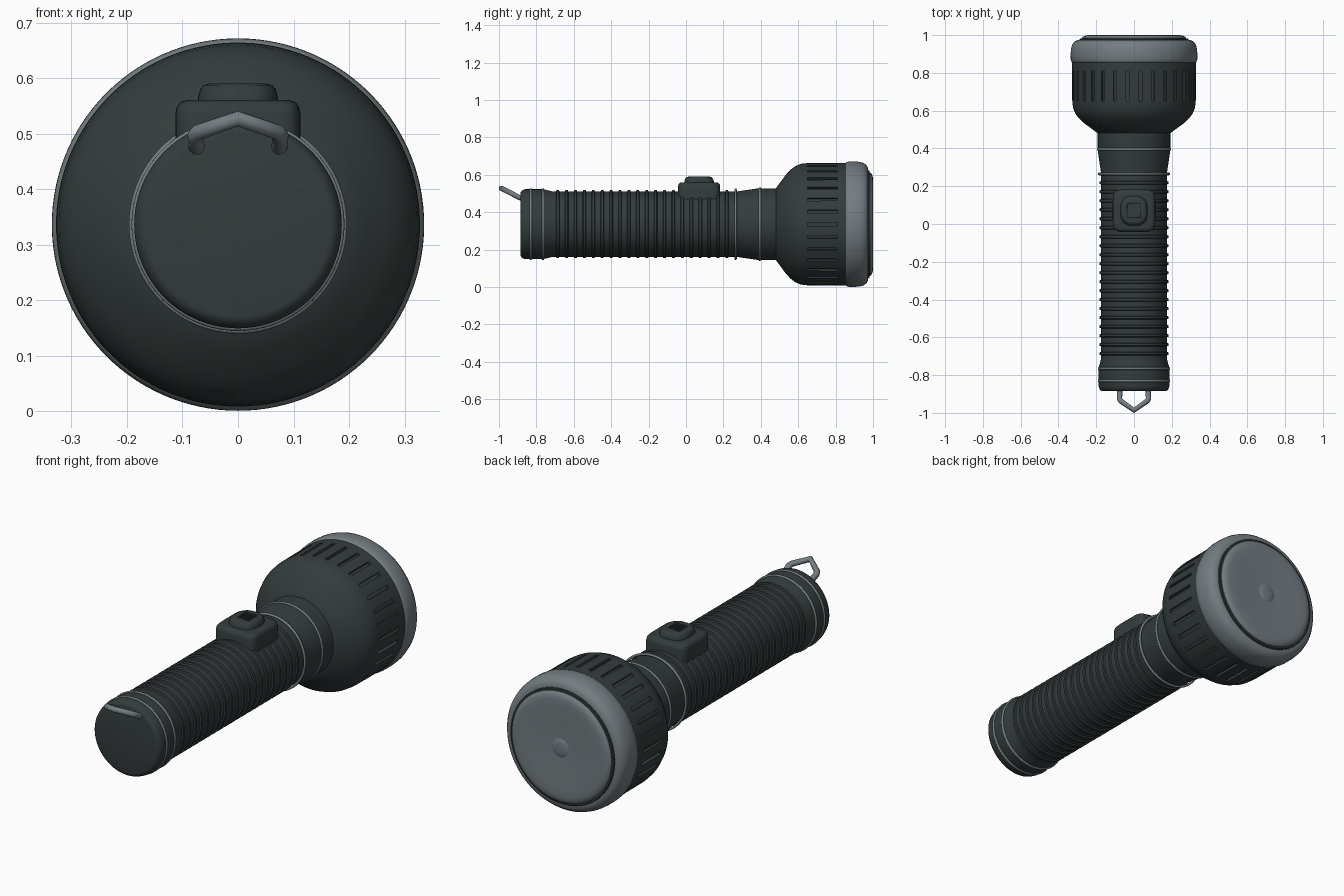
import bpy, bmesh, math
from mathutils import Vector

if "Cube" in bpy.data.objects:
    bpy.data.objects.remove(bpy.data.objects["Cube"])

CZ = 0.336  # height of the torch axis


def material(name, rgb):
    m = bpy.data.materials.new(name)
    m.diffuse_color = (*rgb, 1)
    m.use_nodes = True
    m.node_tree.nodes["Principled BSDF"].inputs["Base Color"].default_value = m.diffuse_color
    return m


DARK = material("dark rubber", (0.034, 0.046, 0.044))
GREY = material("grey metal", (0.175, 0.205, 0.22))


def finish(bm, name, mat, angle=35):
    bmesh.ops.recalc_face_normals(bm, faces=bm.faces)
    me = bpy.data.meshes.new(name)
    bm.to_mesh(me)
    bm.free()
    ob = bpy.data.objects.new(name, me)
    bpy.context.collection.objects.link(ob)
    me.materials.append(mat)
    bpy.ops.object.select_all(action='DESELECT')
    ob.select_set(True)
    bpy.context.view_layer.objects.active = ob
    bpy.ops.object.shade_smooth_by_angle(angle=math.radians(angle))
    return ob


def loft(bm, rings, closed=False):
    """Skin a list of vertex rings; cap both ends unless closed."""
    n = len(rings[0])
    pairs = list(zip(rings, rings[1:])) + ([(rings[-1], rings[0])] if closed else [])
    for a, b in pairs:
        for i in range(n):
            bm.faces.new((a[i], a[(i + 1) % n], b[(i + 1) % n], b[i]))
    if not closed:
        bm.faces.new(rings[0])
        bm.faces.new(rings[-1])


def lathe(profile, segs=96, phase=0.0, closed=False):
    """Revolve (y, radius) points about the torch axis."""
    bm = bmesh.new()
    rings = []
    for y, r in profile:
        rings.append([bm.verts.new((r * math.sin(t), y, CZ + r * math.cos(t)))
                      for t in (phase + math.tau * i / segs for i in range(segs))])
    loft(bm, rings, closed)
    return bm


def pad(name, cx, cy, levels, power, mat, segs=64):
    """Stack of superellipse outlines: (z, half width, half length)."""
    bm = bmesh.new()
    rings = []
    for z, a, b in levels:
        ring = []
        for i in range(segs):
            c, s = math.cos(math.tau * i / segs), math.sin(math.tau * i / segs)
            ring.append(bm.verts.new((cx + a * math.copysign(abs(c) ** (2 / power), c),
                                      cy + b * math.copysign(abs(s) ** (2 / power), s), z)))
        rings.append(ring)
    loft(bm, rings)
    return finish(bm, name, mat)


def box(name, center, size, mat):
    bm = bmesh.new()
    bmesh.ops.create_cube(bm, size=1)
    for v in bm.verts:
        v.co = Vector(center) + Vector(v.co[k] * size[k] for k in range(3))
    return finish(bm, name, mat)


# Ribbed grip with tail cap
body = [(-0.885, 0.165), (-0.883, 0.173), (-0.875, 0.182), (-0.86, 0.187), (-0.77, 0.187),
        (-0.75, 0.184), (-0.72, 0.176)]
for i in range(20):
    y = -0.686 + i * 0.0476
    body += [(y - 0.009, 0.175), (y - 0.006, 0.182), (y + 0.006, 0.182), (y + 0.009, 0.175)]
body += [(0.26, 0.175)]
finish(lathe(body), "grip", DARK)

# Flared neck
finish(lathe([(0.25, 0.175), (0.28, 0.176), (0.34, 0.185), (0.39, 0.192), (0.50, 0.192)]),
       "neck", DARK)

# Trim rings
for name, y, r in (("tail_ring", -0.83, 0.186), ("cap_ring", -0.765, 0.186),
                   ("grip_ring", 0.265, 0.185), ("neck_ring", 0.395, 0.191)):
    pts = [(y + 0.007 * math.cos(t), r + 0.006 * math.sin(t))
           for t in (math.tau * k / 10 for k in range(10))]
    finish(lathe(pts, closed=True), name, GREY, 60)

# Head with thirty grip slots sunk into its wall
head = lathe([(0.48, 0.185), (0.482, 0.194), (0.51, 0.232), (0.535, 0.266), (0.56, 0.292),
              (0.585, 0.311), (0.615, 0.323), (0.65, 0.327), (0.81, 0.328), (0.87, 0.328)],
             segs=120, phase=math.radians(1.5))
slots = []
for f in head.faces:
    c = f.calc_center_median()
    deg = math.degrees(math.atan2(c.x, c.z - CZ)) % 12
    if 0.7 < c.y < 0.76 and len(f.verts) == 4 and abs(deg - 6) < 0.5:
        slots.append(f)
for f in bmesh.ops.extrude_discrete_faces(head, faces=slots)["faces"]:
    c = f.calc_center_median()
    inward = -Vector((c.x, 0, c.z - CZ)).normalized()
    bmesh.ops.translate(head, verts=f.verts, vec=inward * 0.014)
finish(head, "head", DARK)

# Bezel around the lens
finish(lathe([(0.85, 0.30), (0.85, 0.322), (0.856, 0.330), (0.87, 0.335), (0.90, 0.3355),
              (0.93, 0.333), (0.95, 0.327), (0.965, 0.316), (0.973, 0.302), (0.975, 0.285),
              (0.955, 0.284), (0.94, 0.28)], segs=120), "bezel", GREY)

# Dark seal and dished lens with a central bulb
finish(lathe([(0.94, 0.288), (0.979, 0.288), (0.982, 0.284), (0.982, 0.274), (0.94, 0.27)]),
       "lens_seal", DARK)
finish(lathe([(0.95, 0.276), (0.985, 0.276), (0.992, 0.27), (0.998, 0.257), (1.0, 0.24),
              (0.999, 0.2), (0.996, 0.12), (0.994, 0.06), (0.993, 0.01)]), "lens", GREY)
finish(lathe([(0.985, 0.048), (0.993, 0.048), (0.997, 0.04), (0.9995, 0.025), (1.0, 0.006)], 40),
       "bulb", GREY, 60)

# Switch housing and button with a ridged recess
SY = 0.07
pad("switch_base", 0, SY, [(0.47, 0.113, 0.113), (0.535, 0.113, 0.113), (0.549, 0.110, 0.110),
                           (0.557, 0.103, 0.103), (0.56, 0.092, 0.092)], 6, DARK)
button = pad("switch_button", 0, SY, [(0.55, 0.073, 0.080), (0.565, 0.072, 0.079),
                                      (0.580, 0.068, 0.074), (0.587, 0.062, 0.068),
                                      (0.590, 0.052, 0.058)], 2.6, DARK)
cutter = box("recess_cutter", (0, SY, 0.59), (0.07, 0.07, 0.02), DARK)
cutter.hide_render = True
cutter.hide_set(True)
cut = button.modifiers.new("recess", 'BOOLEAN')
cut.object = cutter
cut.solver = 'EXACT'
for i in range(5):
    box(f"button_ridge_{i + 1}", (0, SY + (i - 2) * 0.014, 0.583), (0.07, 0.006, 0.009), DARK)

# Lanyard loop on the tail
cu = bpy.data.curves.new("lanyard_loop", 'CURVE')
cu.dimensions = '3D'
cu.bevel_depth = 0.0145
cu.bevel_resolution = 3
cu.use_fill_caps = True
side = [(0.073, -0.865, 0.472), (0.075, -0.89, 0.478), (0.077, -0.925, 0.496), (0.070, -0.937, 0.503)]
path = side + [(0, -0.986, 0.527)] + [(-x, y, z) for x, y, z in reversed(side)]
sp = cu.splines.new('POLY')
sp.points.add(len(path) - 1)
for p, co in zip(sp.points, path):
    p.co = (*co, 1)
cu.materials.append(GREY)
bpy.context.collection.objects.link(bpy.data.objects.new("lanyard_loop", cu))
